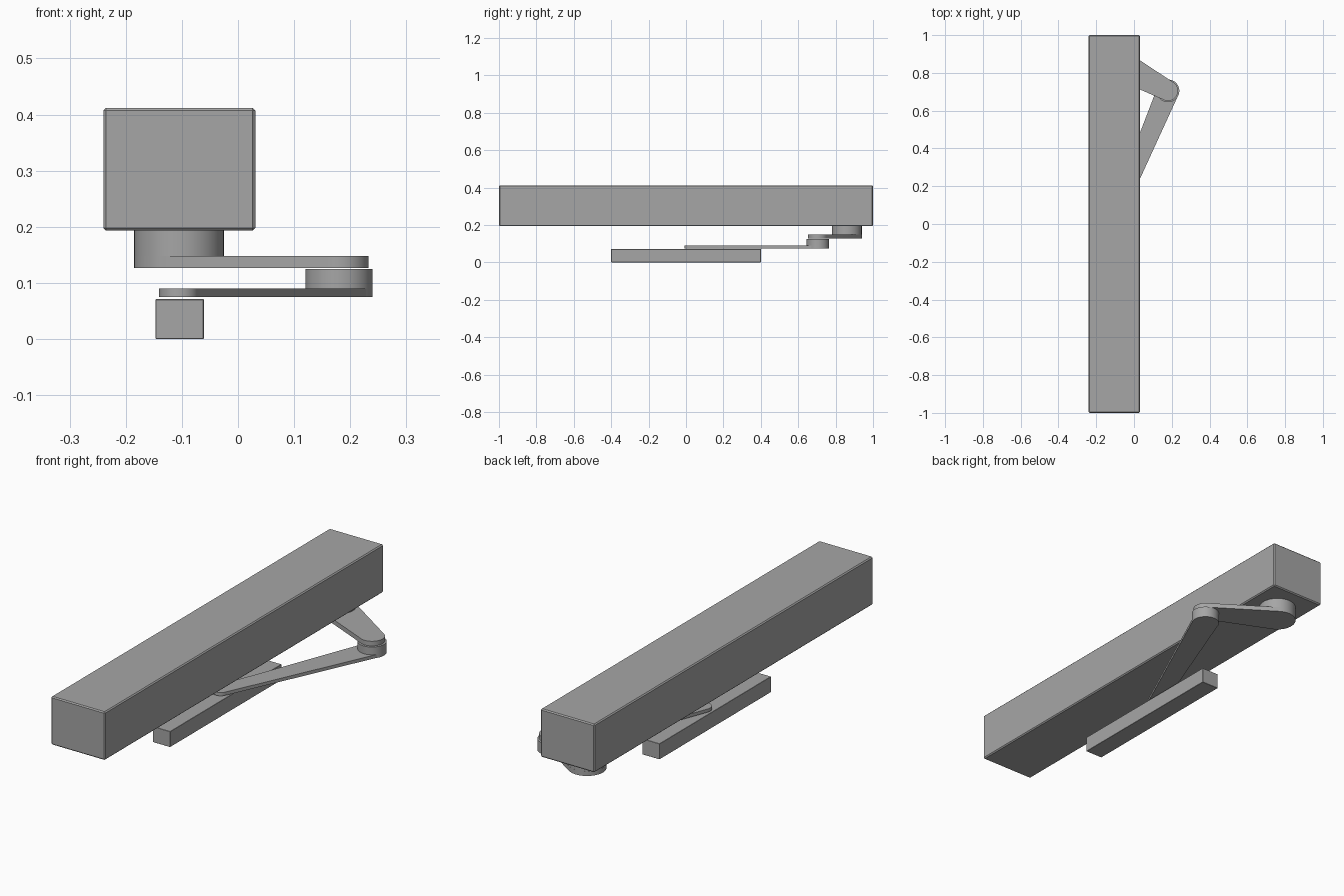
import bpy, bmesh, math

if "Cube" in bpy.data.objects:
    bpy.data.objects.remove(bpy.data.objects["Cube"])

grey = bpy.data.materials.new("dark_grey_metal")
grey.diffuse_color = (0.38, 0.38, 0.38, 1)
grey.use_nodes = True
grey.node_tree.nodes["Principled BSDF"].inputs["Base Color"].default_value = grey.diffuse_color


def finish(name, bm, bevel=0.0):
    bmesh.ops.recalc_face_normals(bm, faces=bm.faces[:])
    mesh = bpy.data.meshes.new(name)
    bm.to_mesh(mesh)
    bm.free()
    mesh.materials.append(grey)
    obj = bpy.data.objects.new(name, mesh)
    bpy.context.collection.objects.link(obj)
    if bevel:
        mod = obj.modifiers.new("edge_chamfer", 'BEVEL')
        mod.width = bevel
        mod.segments = 1
    else:
        bpy.ops.object.select_all(action='DESELECT')
        obj.select_set(True)
        bpy.context.view_layer.objects.active = obj
        bpy.ops.object.shade_smooth_by_angle(angle=math.radians(30))
    return obj


def box(name, lo, hi, bevel):
    bm = bmesh.new()
    bmesh.ops.create_cube(bm, size=1)
    for v in bm.verts:
        v.co = [(a + b) / 2 + c * (b - a) for a, b, c in zip(lo, hi, v.co)]
    return finish(name, bm, bevel)


def extrude_outline(name, pts, z0, z1):
    bm = bmesh.new()
    face = bm.faces.new([bm.verts.new((x, y, z0)) for x, y in pts])
    top = bmesh.ops.extrude_face_region(bm, geom=[face], use_keep_orig=True)
    for v in top["geom"]:
        if isinstance(v, bmesh.types.BMVert):
            v.co.z = z1
    return finish(name, bm)


def arc(c, r, start, sweep, n):
    return [(c[0] + r * math.cos(start + sweep * i / n),
             c[1] + r * math.sin(start + sweep * i / n)) for i in range(n + 1)]


def disc(name, c, r, z0, z1, n=48):
    return extrude_outline(name, arc(c, r, 0, 2 * math.pi, n)[:-1], z0, z1)


def arm(name, a, ra, b, rb, z0, z1):
    # tapered link: two round ends joined by their outer tangents
    dx, dy = b[0] - a[0], b[1] - a[1]
    d = math.atan2(dy, dx)
    t = math.acos((ra - rb) / math.hypot(dx, dy))
    pts = arc(a, ra, d + t, 2 * (math.pi - t), 24) + arc(b, rb, d - t, 2 * t, 24)
    return extrude_outline(name, pts, z0, z1)


pivot, elbow, slider = (-0.105, 0.86), (0.18, 0.705), (-0.105, 0.027)

# main housing and guide rail
box("closer_body", (-0.24, -1, 0.193), (0.031, 1, 0.412), 0.005)
box("guide_rail", (-0.147, -0.4, 0), (-0.061, 0.4, 0.071), 0.001)

# drive spindle and elbow joint
disc("drive_spindle", pivot, 0.08, 0.148, 0.195)
disc("elbow_joint", elbow, 0.06, 0.0745, 0.125)

# two links
arm("main_arm", pivot, 0.0805, elbow, 0.053, 0.127, 0.148)
arm("slider_arm", elbow, 0.059, slider, 0.036, 0.075, 0.09)
